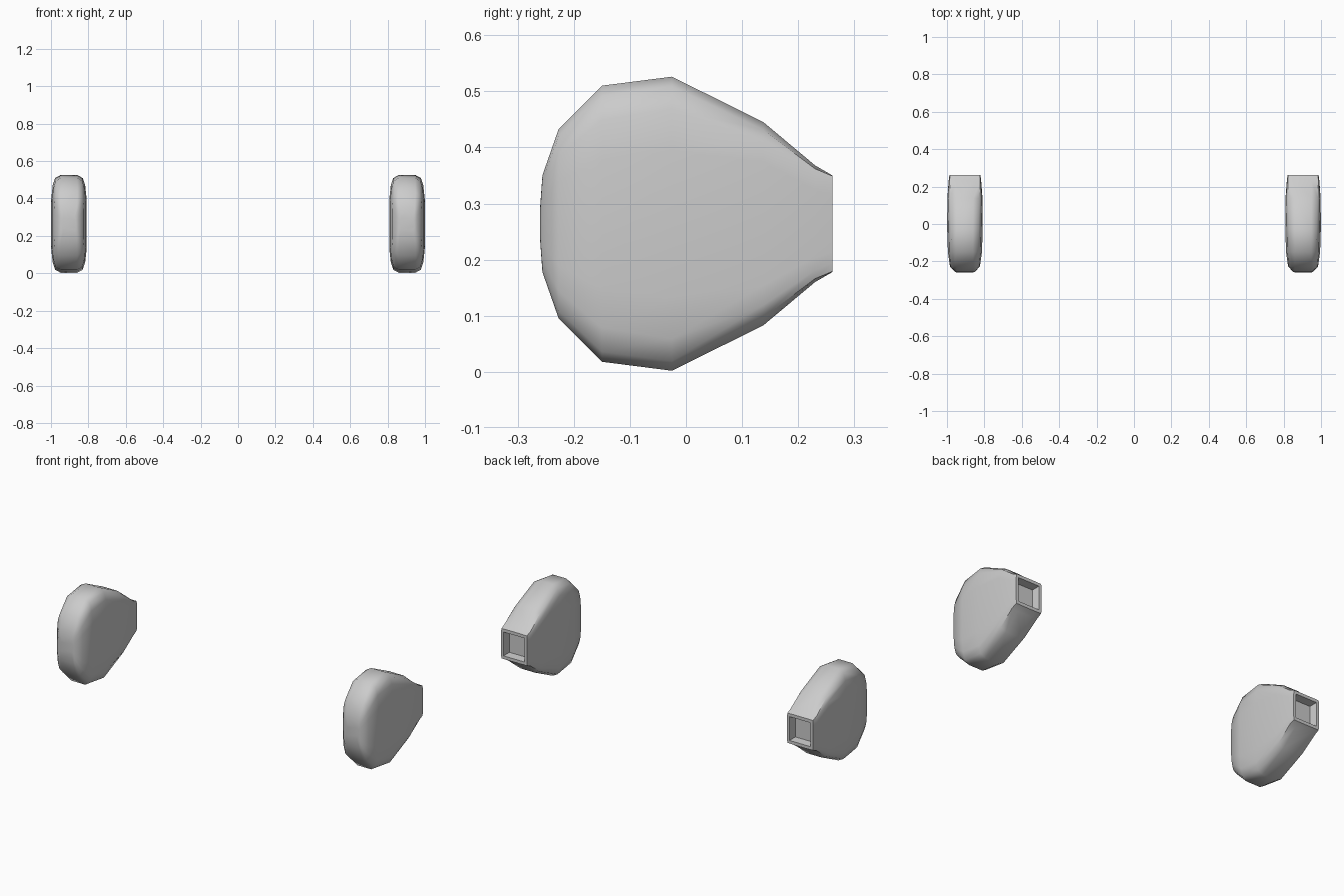
import bpy, bmesh, math

CX, CZ = 0.904, 0.264   # pod centre

# Cross-sections along y: (y, [quarter outline as (half x, half z)])
SECTIONS = [
    (-0.260, [(0.040, 0.012), (0.039, 0.020), (0.036, 0.026), (0.030, 0.030)]),
    (-0.256, [(0.053, 0.035), (0.052, 0.060), (0.049, 0.078), (0.042, 0.086)]),
    (-0.227, [(0.080, 0.075), (0.076, 0.120), (0.066, 0.155), (0.045, 0.169)]),
    (-0.150, [(0.091, 0.115), (0.084, 0.185), (0.072, 0.228), (0.043, 0.246)]),
    (-0.025, [(0.095, 0.130), (0.087, 0.205), (0.074, 0.245), (0.043, 0.262)]),
    (0.138, [(0.094, 0.110), (0.091, 0.145), (0.078, 0.167), (0.045, 0.181)]),
    (0.230, [(0.087, 0.060), (0.086, 0.083), (0.082, 0.098), (0.047, 0.104)]),
    (0.261, [(0.083, 0.050), (0.082, 0.070), (0.080, 0.085), (0.046, 0.086)]),
    # nozzle rim and recess
    (0.261, [(0.066, 0.045), (0.066, 0.060), (0.066, 0.068), (0.040, 0.068)]),
    (0.215, [(0.062, 0.043), (0.062, 0.058), (0.062, 0.064), (0.038, 0.064)]),
]


def full_ring(q):
    """Mirror a quarter outline into a closed 16-point ring."""
    half = q + [(-x, z) for x, z in reversed(q)]
    return half + [(-x, -z) for x, z in half]


def make_pod(name, side):
    bm = bmesh.new()
    rings = [[bm.verts.new((side * (CX + x), y, CZ + z)) for x, z in full_ring(q)]
             for y, q in SECTIONS]
    for a, b in zip(rings, rings[1:]):
        n = len(a)
        for i in range(n):
            j = (i + 1) % n
            bm.faces.new((a[i], a[j], b[j], b[i]))
    bm.faces.new(rings[0])
    bm.faces.new(rings[-1])
    bmesh.ops.recalc_face_normals(bm, faces=bm.faces)
    mesh = bpy.data.meshes.new(name)
    bm.to_mesh(mesh)
    bm.free()
    obj = bpy.data.objects.new(name, mesh)
    bpy.context.collection.objects.link(obj)
    bpy.ops.object.select_all(action='DESELECT')
    obj.select_set(True)
    bpy.context.view_layer.objects.active = obj
    bpy.ops.object.shade_smooth_by_angle(angle=math.radians(45))


# Left and right pods
make_pod("right_pod", 1)
make_pod("left_pod", -1)
